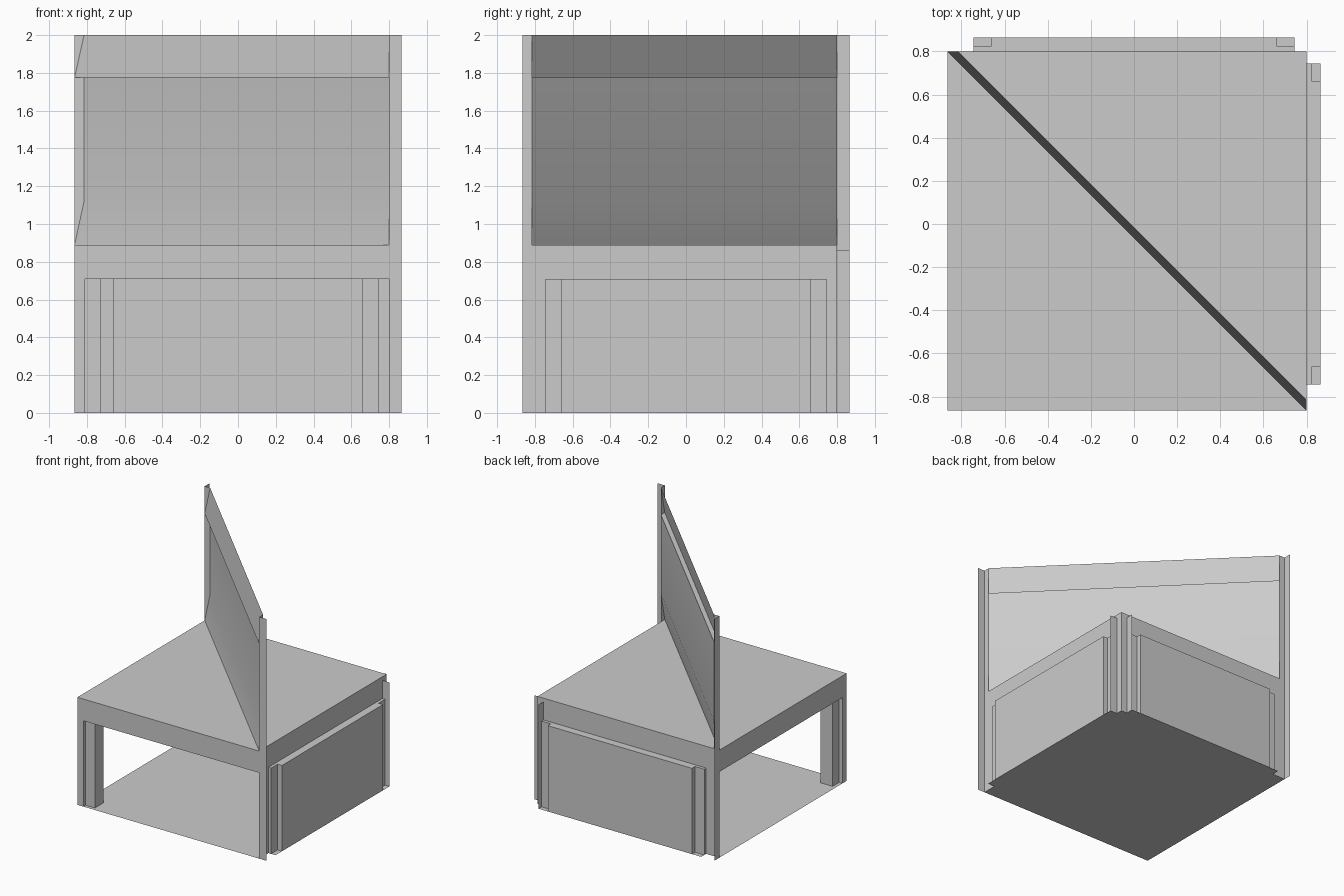
import bpy

cube = bpy.data.objects.get("Cube")
if cube:
    bpy.data.objects.remove(cube, do_unlink=True)

# Single plaster grey
grey = bpy.data.materials.new("plain_grey")
grey.use_nodes = True
grey.diffuse_color = (0.6, 0.6, 0.6, 1)
grey.node_tree.nodes["Principled BSDF"].inputs["Base Color"].default_value = (0.6, 0.6, 0.6, 1)

LOW, HIGH = -0.865, 0.80      # main square footprint
OUT = 0.865                   # outer face of the bays and fins
HEAD, LIP, DECK, TOP = 0.71, 0.86, 0.89, 2.0


def add_mesh(name, verts, faces):
    mesh = bpy.data.meshes.new(name)
    mesh.from_pydata(verts, [], faces)
    mesh.materials.append(grey)
    obj = bpy.data.objects.new(name, mesh)
    bpy.context.collection.objects.link(obj)
    return obj


def orient(points, swap):
    """Reflect plan points across the diagonal, keeping faces outward."""
    return [(v, u) for u, v in reversed(points)] if swap else points


def sheet(name, path, z0, z1, swap=False):
    """Vertical thin wall following a plan path."""
    path = orient(path, swap)
    n = len(path)
    verts = [(x, y, z) for z in (z0, z1) for x, y in path]
    return add_mesh(name, verts, [(i, i + 1, n + i + 1, n + i) for i in range(n - 1)])


def slab(name, outline, z, swap=False):
    """Flat horizontal surface."""
    outline = orient(outline, swap)
    return add_mesh(name, [(x, y, z) for x, y in outline], [tuple(range(len(outline)))])


# Floor and deck
square = [(LOW, LOW), (HIGH, LOW), (HIGH, HIGH), (LOW, HIGH)]
slab("floor", square, 0.0)
slab("deck", square, DECK)

# Stepped bay plan, protruding from a closed side
STEP, END, PANEL = 0.825, 0.745, 0.66
bay = [(HIGH, -END), (STEP, -END), (STEP, -PANEL), (OUT, -PANEL),
       (OUT, PANEL), (STEP, PANEL), (STEP, END), (HIGH, END)]
bay_base = [(HIGH, -END), (OUT, -END), (OUT, END), (HIGH, END)]

# The two halves are reflections across the diagonal
for swap, closed, opened in ((False, "left", "front"), (True, "back", "right")):
    # Closed side: wall, header and protruding bay
    sheet(closed + "_wall_header", [(HIGH, LOW), (HIGH, HIGH)], HEAD, DECK, swap)
    sheet(closed + "_wall_outer_end", [(HIGH, LOW), (HIGH, -END)], 0, HEAD, swap)
    sheet(closed + "_wall_corner_end", [(HIGH, END), (HIGH, HIGH)], 0, HEAD, swap)
    sheet(closed + "_bay", bay, 0, HEAD, swap)
    slab(closed + "_bay_ledge", bay, HEAD, swap)
    slab(closed + "_bay_floor", bay_base, 0, swap)
    sheet(closed + "_bay_fin", [(OUT, END), (HIGH, END)], 0, LIP, swap)

    # Open side: fascia over the opening
    sheet(opened + "_fascia", [(LOW, LOW), (HIGH, LOW)], HEAD, DECK, swap)

    # Full height end fin and return of the diagonal screen
    sheet(opened + "_end_fin", [(HIGH, LOW), (OUT, LOW)], 0, TOP, swap)
    sheet(opened + "_screen_return", [(HIGH, LOW), (HIGH, LOW + 0.05)], DECK, TOP, swap)

# Corner pillar with shallow rebates
A, B, C = -0.81, -0.835, -0.725
pillar = [(LOW, A), (LOW, LOW), (A, LOW), (A, B), (C, B), (C, C), (B, C), (B, A), (LOW, A)]
sheet("corner_pillar", pillar, 0, HEAD)

# Diagonal screen: offset of the sheet at each height
profile = [(0.0, DECK), (0.05, 1.12), (0.05, 1.775), (0.0, 1.775), (0.05, TOP)]
verts = []
for shift, z in profile:
    verts += [(LOW + shift, HIGH, z), (HIGH, LOW + shift, z)]
faces = [(2 * i, 2 * i + 1, 2 * i + 3, 2 * i + 2) for i in range(len(profile) - 1)]
screen = add_mesh("diagonal_screen", verts, faces)

bpy.ops.object.select_all(action="DESELECT")
screen.select_set(True)
bpy.context.view_layer.objects.active = screen
bpy.ops.object.shade_smooth_by_angle()
